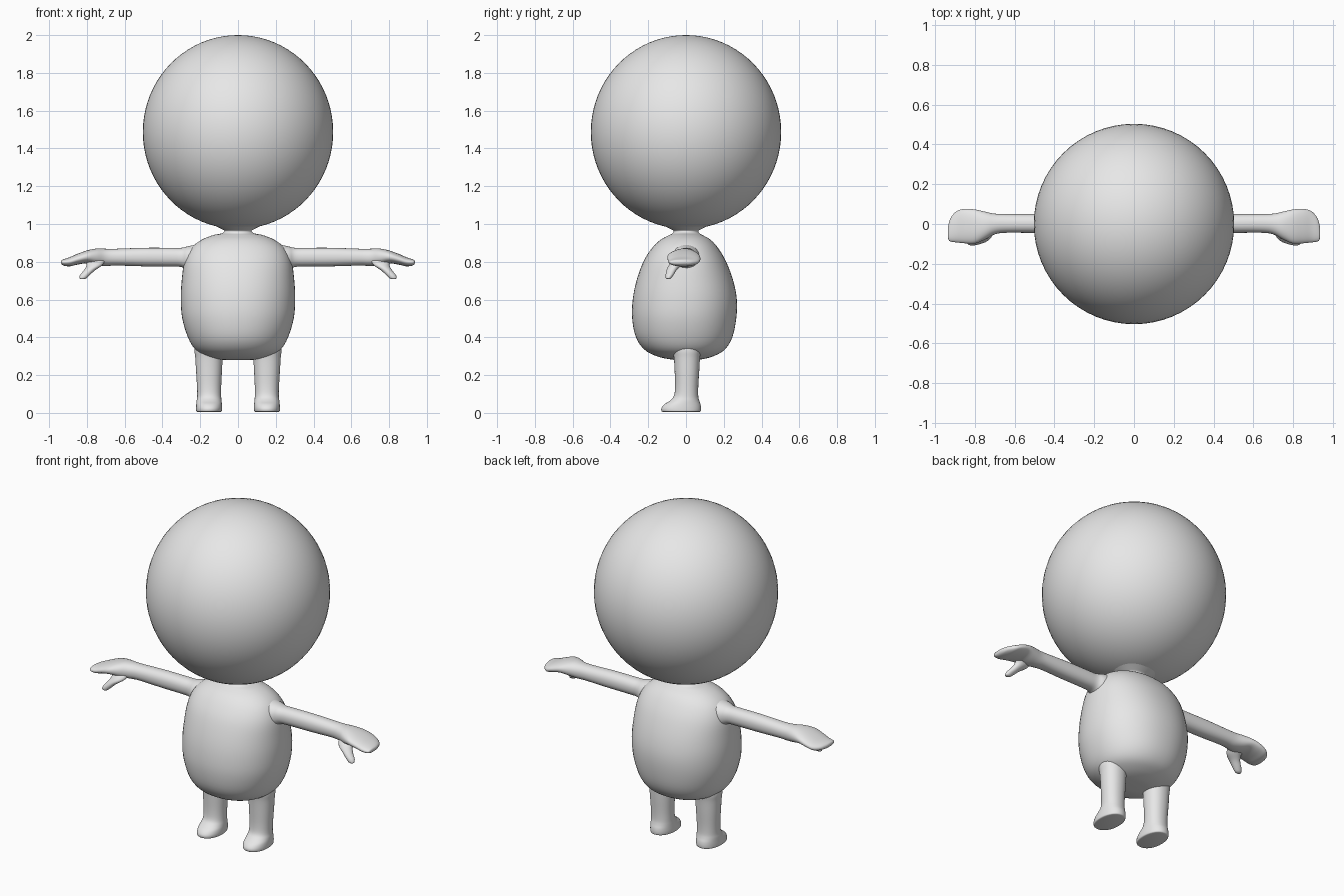
import bpy, bmesh, math
from mathutils import Vector

grey = bpy.data.materials.new("plain grey")
grey.diffuse_color = (0.8, 0.8, 0.8, 1)


def finish(name, bm, mirrored=False):
    """Turn a bmesh into a smooth grey object, optionally mirrored left to right."""
    bmesh.ops.recalc_face_normals(bm, faces=bm.faces)
    mesh = bpy.data.meshes.new(name)
    bm.to_mesh(mesh)
    bm.free()
    mesh.materials.append(grey)
    obj = bpy.data.objects.new(name, mesh)
    bpy.context.collection.objects.link(obj)
    bpy.ops.object.select_all(action='DESELECT')
    bpy.context.view_layer.objects.active = obj
    obj.select_set(True)
    bpy.ops.object.shade_smooth_by_angle(angle=math.radians(50))
    if mirrored:
        obj.modifiers.new("mirror", 'MIRROR').use_mirror_merge = False
    return obj


def spline(stations, steps):
    """Smooth curve through the stations."""
    rows = [Vector(s) for s in stations]
    rows = [rows[0]] + rows + [rows[-1]]
    out = []
    for p0, p1, p2, p3 in zip(rows, rows[1:], rows[2:], rows[3:]):
        for k in range(steps):
            t = k / steps
            out.append(0.5 * (2 * p1 + (p2 - p0) * t
                              + (2 * p0 - 5 * p1 + 4 * p2 - p3) * t ** 2
                              + (3 * p1 - p0 - 3 * p2 + p3) * t ** 3))
    return out + [rows[-1]]


def loft(name, stations, axis='Z', power=2.0, sides=40, steps=4, mirrored=False):
    """Skin oval rings; each station is (position, a_min, a_max, b_min, b_max)."""
    bm = bmesh.new()
    rings = []
    for t, a0, a1, b0, b1 in spline(stations, steps):
        ring = []
        for i in range(sides):
            ang = 2 * math.pi * i / sides
            c, s = math.cos(ang), math.sin(ang)
            c = math.copysign(abs(c) ** (2 / power), c)
            s = math.copysign(abs(s) ** (2 / power), s)
            a = (a0 + a1) / 2 + (a1 - a0) / 2 * c
            b = (b0 + b1) / 2 + (b1 - b0) / 2 * s
            ring.append(bm.verts.new((a, b, t) if axis == 'Z' else (t, a, b)))
        rings.append(ring)
    for r, q in zip(rings, rings[1:]):
        for i in range(sides):
            j = (i + 1) % sides
            bm.faces.new((r[i], r[j], q[j], q[i]))
    bm.faces.new(rings[0])
    bm.faces.new(rings[-1])
    return finish(name, bm, mirrored)


# Head: large, very slightly tall ball
bm = bmesh.new()
bmesh.ops.create_uvsphere(bm, u_segments=64, v_segments=40, radius=1)
bmesh.ops.scale(bm, vec=(0.504, 0.504, 0.513), verts=bm.verts)
bmesh.ops.translate(bm, vec=(0, 0, 1.487), verts=bm.verts)
finish("head", bm)

# Torso with short neck: (z, half width, front y, back y)
torso = [
    (0.280, 0.03, -0.03, 0.03), (0.283, 0.10, -0.08, 0.08),
    (0.300, 0.165, -0.155, 0.145), (0.335, 0.225, -0.22, 0.205),
    (0.40, 0.265, -0.265, 0.245), (0.50, 0.295, -0.285, 0.266),
    (0.60, 0.303, -0.282, 0.269), (0.70, 0.298, -0.262, 0.25),
    (0.80, 0.284, -0.226, 0.213), (0.87, 0.25, -0.182, 0.172),
    (0.915, 0.195, -0.137, 0.132), (0.94, 0.135, -0.092, 0.09),
    (0.95, 0.088, -0.072, 0.072), (0.963, 0.072, -0.066, 0.066),
    (0.975, 0.09, -0.085, 0.085), (0.995, 0.13, -0.125, 0.125)]
loft("torso", [(z, -w, w, f, b) for z, w, f, b in torso], power=2.15, sides=56)

# Arms and mitten hands, flaring softly at the shoulder: (x, y range, z range)
loft("arm", [
    (0.20, -0.085, 0.085, 0.73, 0.895), (0.265, -0.068, 0.068, 0.752, 0.882),
    (0.30, -0.05, 0.052, 0.772, 0.874), (0.36, -0.046, 0.05, 0.775, 0.874),
    (0.50, -0.045, 0.05, 0.776, 0.874), (0.64, -0.044, 0.05, 0.780, 0.869),
    (0.70, -0.052, 0.052, 0.778, 0.869), (0.75, -0.078, 0.062, 0.782, 0.870),
    (0.80, -0.098, 0.073, 0.792, 0.860), (0.85, -0.097, 0.076, 0.785, 0.842),
    (0.89, -0.093, 0.066, 0.776, 0.825), (0.92, -0.089, 0.035, 0.779, 0.815),
    (0.933, -0.080, 0.000, 0.786, 0.809), (0.937, -0.055, -0.025, 0.794, 0.802)],
    axis='X', power=2.2, mirrored=True)

# Thumbs pointing down and outward
loft("thumb", [
    (0.708, 0.815, 0.832, -0.100, -0.088), (0.713, 0.803, 0.840, -0.107, -0.079),
    (0.730, 0.784, 0.836, -0.108, -0.066), (0.755, 0.757, 0.816, -0.103, -0.050),
    (0.780, 0.720, 0.802, -0.092, -0.025), (0.805, 0.705, 0.802, -0.070, 0.0),
    (0.825, 0.715, 0.790, -0.045, 0.0)], sides=24, mirrored=True)

# Legs with feet whose toes reach forward
loft("leg", [
    (0.005, 0.092, 0.215, -0.120, 0.070), (0.009, 0.086, 0.221, -0.129, 0.078),
    (0.025, 0.084, 0.222, -0.130, 0.080), (0.045, 0.085, 0.221, -0.115, 0.077),
    (0.065, 0.087, 0.219, -0.085, 0.070), (0.09, 0.089, 0.216, -0.064, 0.065),
    (0.14, 0.089, 0.217, -0.058, 0.065), (0.22, 0.085, 0.222, -0.060, 0.070),
    (0.29, 0.081, 0.226, -0.064, 0.074), (0.33, 0.074, 0.230, -0.070, 0.079),
    (0.38, 0.072, 0.225, -0.075, 0.080)], power=2.15, mirrored=True)
